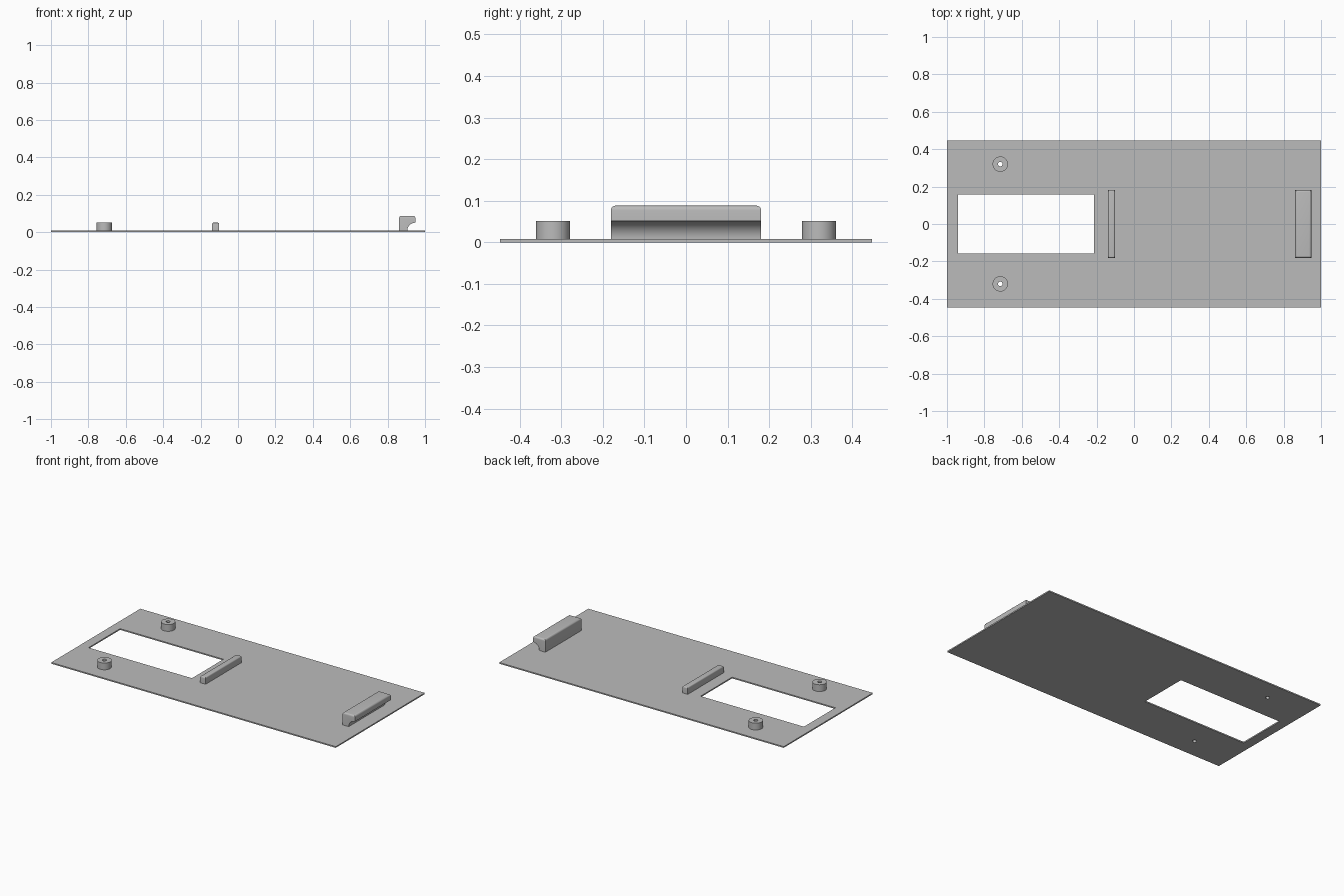
import bpy, bmesh
from math import sin, cos, pi, radians

cube = bpy.data.objects.get("Cube")
if cube:
    bpy.data.objects.remove(cube, do_unlink=True)

# One plain grey for the whole panel
grey = bpy.data.materials.new("plain_grey")
grey.use_nodes = True
color = (0.5, 0.5, 0.5, 1)
grey.diffuse_color = color
grey.node_tree.nodes["Principled BSDF"].inputs["Base Color"].default_value = color

THICK = 0.008
HALF_Y = 0.447
BAR_Y = 0.181
POST_X, POST_Y, POST_R, HOLE_R = -0.715, 0.32, 0.041, 0.012


def finish(obj):
    bpy.ops.object.select_all(action='DESELECT')
    obj.select_set(True)
    bpy.context.view_layer.objects.active = obj
    if obj.type == 'CURVE':
        bpy.ops.object.convert(target='MESH')
        obj = bpy.context.view_layer.objects.active
    obj.data.materials.clear()
    obj.data.materials.append(grey)
    bpy.ops.object.shade_smooth_by_angle(angle=radians(30))


def rect(x0, x1, y):
    return [(x0, -y), (x1, -y), (x1, y), (x0, y)]


def circle(x, y, r, n=48):
    return [(x + r * cos(2 * pi * i / n), y + r * sin(2 * pi * i / n)) for i in range(n)]


def slab(name, loops, z0, z1):
    """Solid slab from an outer loop and inner hole loops."""
    curve = bpy.data.curves.new(name, 'CURVE')
    curve.dimensions = '2D'
    curve.fill_mode = 'BOTH'
    curve.extrude = (z1 - z0) / 2
    for pts in loops:
        s = curve.splines.new('POLY')
        s.points.add(len(pts) - 1)
        for p, (x, y) in zip(s.points, pts):
            p.co = (x, y, 0, 1)
        s.use_cyclic_u = True
    obj = bpy.data.objects.new(name, curve)
    obj.location.z = (z0 + z1) / 2
    bpy.context.collection.objects.link(obj)
    finish(obj)


def bar(name, profile, bevel):
    """Extrude an XZ profile along y and round its top rim."""
    bm = bmesh.new()
    face = bm.faces.new([bm.verts.new((x, -BAR_Y, z)) for x, z in profile])
    ext = bmesh.ops.extrude_face_region(bm, geom=[face])
    moved = [v for v in ext["geom"] if isinstance(v, bmesh.types.BMVert)]
    bmesh.ops.translate(bm, verts=moved, vec=(0, 2 * BAR_Y, 0))
    bmesh.ops.recalc_face_normals(bm, faces=bm.faces)
    top = max(z for _, z in profile)
    rim = [e for e in bm.edges if all(abs(v.co.z - top) < 1e-5 for v in e.verts)]
    bmesh.ops.bevel(bm, geom=rim, offset=bevel, segments=5, profile=0.5, affect='EDGES')
    mesh = bpy.data.meshes.new(name)
    bm.to_mesh(mesh)
    bm.free()
    obj = bpy.data.objects.new(name, mesh)
    bpy.context.collection.objects.link(obj)
    finish(obj)


# Base plate with window and two screw holes
window = [(x, y) for x, y in rect(-0.94, -0.213, 0.158)]
holes = [circle(POST_X, s * POST_Y, HOLE_R) for s in (-1, 1)]
slab("base_plate", [rect(-1, 1, HALF_Y), window] + holes, 0, THICK)

# Hollow screw posts
for side, s in (("front", -1), ("back", 1)):
    slab(side + "_screw_post",
         [circle(POST_X, s * POST_Y, POST_R), circle(POST_X, s * POST_Y, HOLE_R)],
         THICK, 0.051)

# Low stop rib
bar("stop_rib", [(-0.139, THICK), (-0.101, THICK), (-0.101, 0.051), (-0.139, 0.051)], 0.008)

# Hooked ledge with a concave underside
R = 0.043
cove = [(0.948 - R * cos(a), THICK + R * sin(a)) for a in (pi / 2 * i / 16 for i in range(17))]
bar("hook_ledge", [(0.862, THICK)] + cove + [(0.948, 0.088), (0.862, 0.088)], 0.011)
